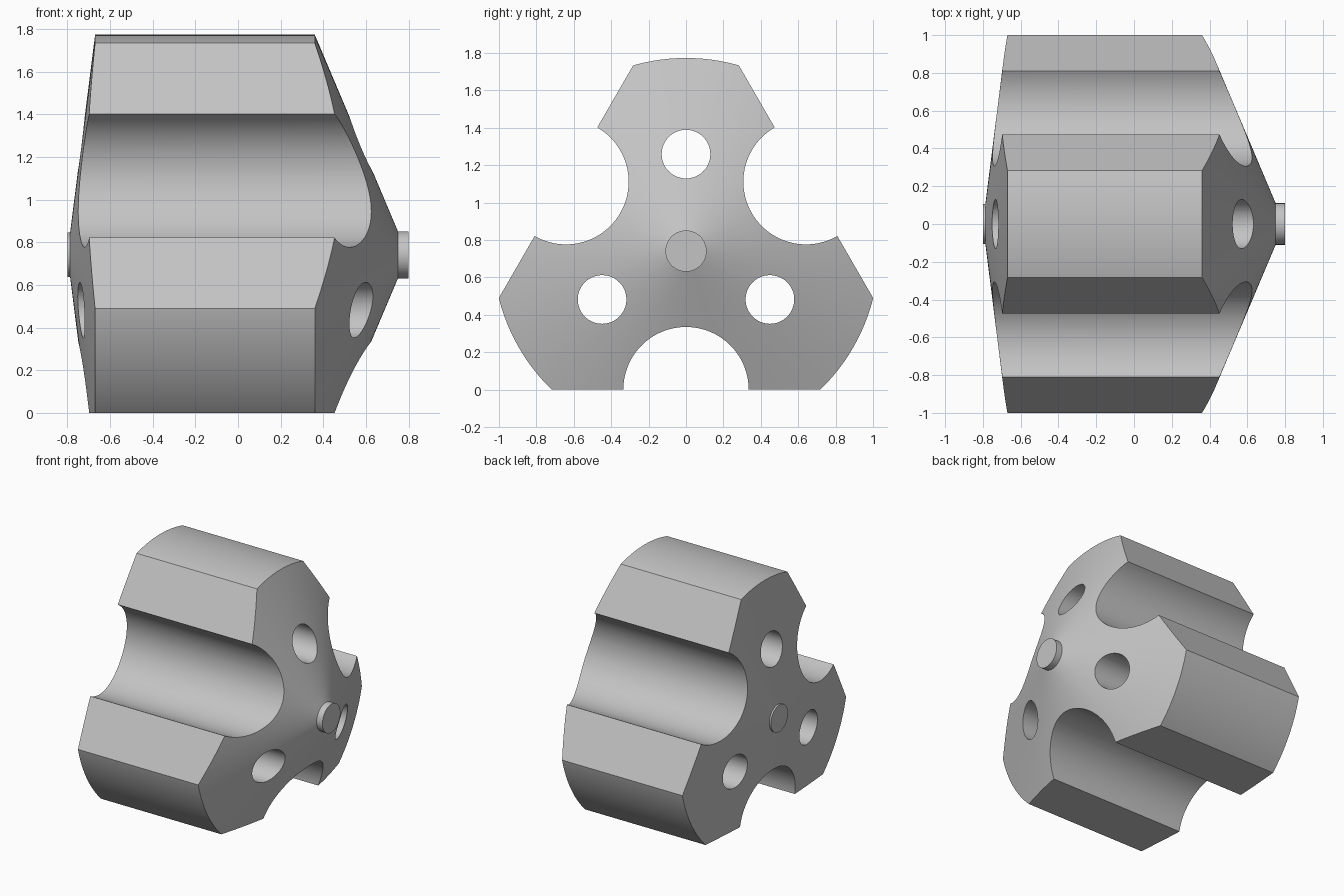
import bpy, bmesh
from math import pi, sin, cos, radians
from mathutils import Vector, Matrix

AXIS_Z = 0.741       # height of the long axis, also distance from axis to flats
GROOVE_R = 0.335
HOLE_R, HOLE_DIST = 0.13, 0.518
CENTRE = Vector((0, 0, AXIS_Z))

cube = bpy.data.objects.get("Cube")
if cube:
    bpy.data.objects.remove(cube, do_unlink=True)

grey = bpy.data.materials.new("plain grey")
grey.use_nodes = True
colour = (0.55, 0.55, 0.55, 1)
grey.diffuse_color = colour
grey.node_tree.nodes["Principled BSDF"].inputs["Base Color"].default_value = colour


def finish(bm, name):
    """Turn a bmesh into a linked object lying on the long axis."""
    bmesh.ops.recalc_face_normals(bm, faces=bm.faces)
    mesh = bpy.data.meshes.new(name)
    bmesh.ops.translate(bm, verts=bm.verts, vec=CENTRE)
    bm.to_mesh(mesh)
    bm.free()
    mesh.materials.append(grey)
    obj = bpy.data.objects.new(name, mesh)
    bpy.context.collection.objects.link(obj)
    return obj


def radial(angle):
    return Vector((0, cos(angle), sin(angle)))


def lathe(name, profile, steps=144):
    bm = bmesh.new()
    verts = [bm.verts.new((x, 0, r)) for x, r in profile]
    edges = [bm.edges.new(pair) for pair in zip(verts, verts[1:])]
    bmesh.ops.spin(bm, geom=verts + edges, cent=(0, 0, 0), axis=(1, 0, 0),
                   angle=2 * pi, steps=steps, use_merge=False)
    bmesh.ops.remove_doubles(bm, verts=bm.verts, dist=0.0001)
    return finish(bm, name)


def notched_triangle(name, steps=48):
    """Triangular prism with a half-round groove along each side."""
    outline = []
    for deg in (-90, 30, 150):
        a = radians(deg)
        out, along = radial(a), radial(a + pi / 2)
        outline.append(radial(a - pi / 3) * AXIS_Z * 2)
        for i in range(steps + 1):
            t = pi * i / steps
            outline.append(out * AXIS_Z - (along * cos(t) + out * sin(t)) * GROOVE_R)
    bm = bmesh.new()
    face = bm.faces.new([bm.verts.new(p - Vector((1, 0, 0))) for p in outline])
    top = bmesh.ops.extrude_face_region(bm, geom=[face])["geom"]
    bmesh.ops.translate(bm, vec=(2, 0, 0),
                        verts=[g for g in top if isinstance(g, bmesh.types.BMVert)])
    if not any(f is face for f in bm.faces):
        bmesh.ops.holes_fill(bm, edges=bm.edges)
    return finish(bm, name)


def hole_cutter(name):
    bm = bmesh.new()
    for deg in (90, 210, 330):
        place = Matrix.Translation(radial(radians(deg)) * HOLE_DIST) @ Matrix.Rotation(pi / 2, 4, "Y")
        bmesh.ops.create_cone(bm, cap_ends=True, segments=64, radius1=HOLE_R,
                              radius2=HOLE_R, depth=2, matrix=place)
    return finish(bm, name)


def cut(target, cutter, operation):
    mod = target.modifiers.new(cutter.name, "BOOLEAN")
    mod.operation, mod.solver, mod.object = operation, "EXACT", cutter
    bpy.ops.object.modifier_apply(modifier=mod.name)
    bpy.data.objects.remove(cutter, do_unlink=True)


# Turned blank: end pins, shallow cone, cylinder, steep cone
body = lathe("three_lobed_body", [
    (-0.8, 0), (-0.8, 0.105), (-0.787, 0.105), (-0.67, 1.032),
    (0.36, 1.032), (0.75, 0.11), (0.8, 0.11), (0.8, 0)])
bpy.ops.object.select_all(action="DESELECT")
bpy.context.view_layer.objects.active = body
body.select_set(True)

# Flats and grooves, then the through holes
cut(body, notched_triangle("lobe_section"), "INTERSECT")
cut(body, hole_cutter("through_holes"), "DIFFERENCE")

bpy.ops.object.shade_smooth_by_angle(angle=radians(30))
